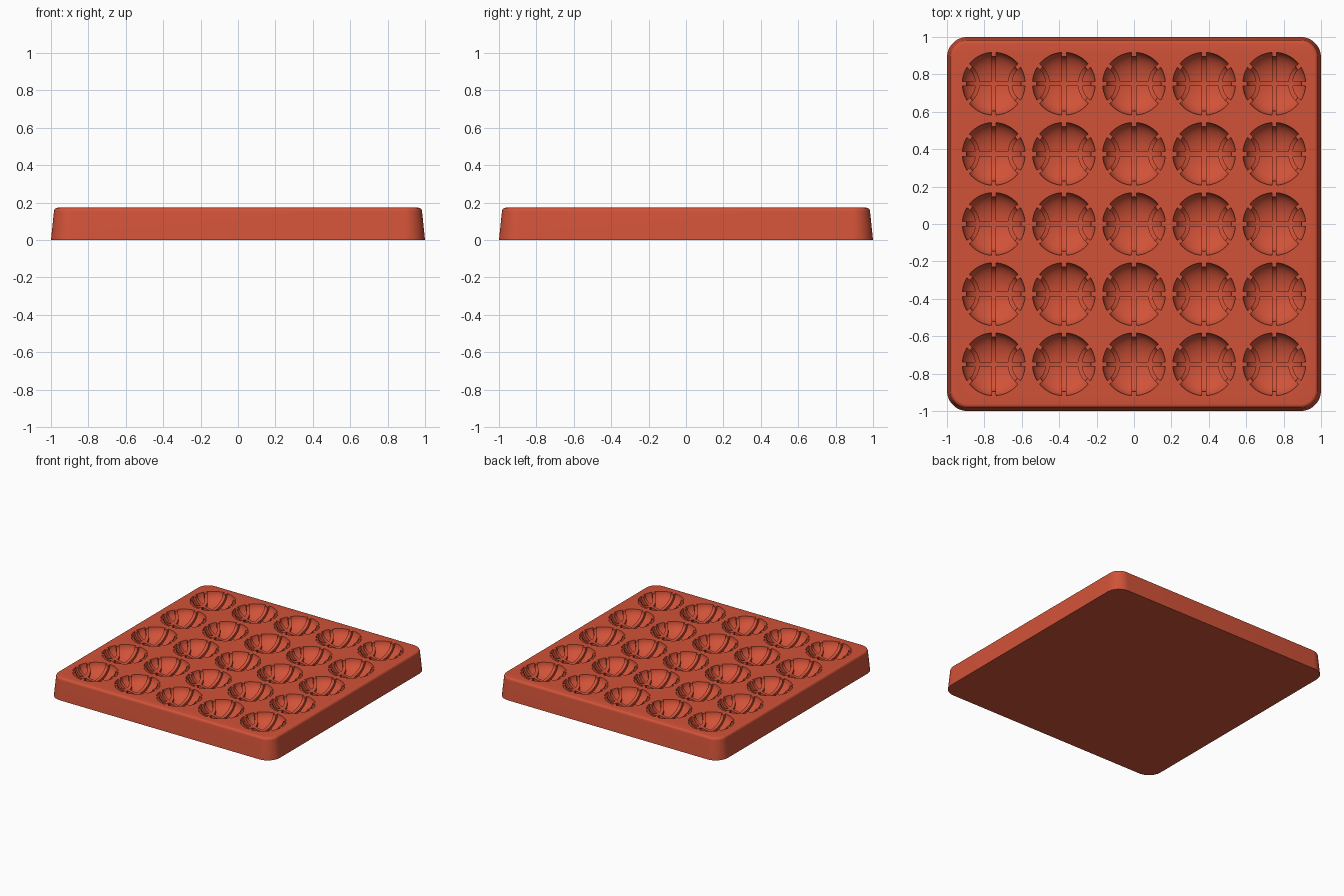
import bpy, bmesh, math

cube = bpy.data.objects.get("Cube")
if cube:
    bpy.data.objects.remove(cube, do_unlink=True)

HEIGHT, PITCH, RADIUS, DEPTH, SEAM = 0.173, 0.375, 0.168, 0.1, 0.026

red = bpy.data.materials.new("brick red")
red.use_nodes = True
colour = (0.64, 0.085, 0.04, 1)
red.diffuse_color = colour
red.node_tree.nodes["Principled BSDF"].inputs["Base Color"].default_value = colour


def add_object(name, bm, helper=True):
    bmesh.ops.recalc_face_normals(bm, faces=bm.faces)
    mesh = bpy.data.meshes.new(name)
    bm.to_mesh(mesh)
    bm.free()
    mesh.materials.append(red)
    ob = bpy.data.objects.new(name, mesh)
    bpy.context.collection.objects.link(ob)
    ob.hide_render = helper
    return ob


def boolean(ob, other, operation):
    mod = ob.modifiers.new(operation.lower(), 'BOOLEAN')
    mod.object, mod.operation, mod.solver = other, operation, 'EXACT'
    bpy.context.view_layer.objects.active = ob
    bpy.ops.object.modifier_apply(modifier=mod.name)
    bpy.data.objects.remove(other, do_unlink=True)


def bowl(name, radius, depth):
    """Squashed ball centred on the tray's top surface."""
    bm = bmesh.new()
    bmesh.ops.create_uvsphere(bm, u_segments=48, v_segments=24, radius=1)
    bmesh.ops.scale(bm, vec=(radius, radius, depth), verts=bm.verts)
    return add_object(name, bm)


def slab(name, sx, sy):
    bm = bmesh.new()
    bmesh.ops.create_cube(bm, size=1)
    bmesh.ops.scale(bm, vec=(sx, sy, 1), verts=bm.verts)
    return add_object(name, bm)


def tube(name, x, inner, outer):
    """Upright ring wall that gives one curved seam."""
    bm = bmesh.new()
    n = 64
    rings = [[bm.verts.new((x + r * math.cos(math.tau * i / n), r * math.sin(math.tau * i / n), z))
              for i in range(n)] for r, z in ((inner, -.5), (outer, -.5), (outer, .5), (inner, .5))]
    for a, b in zip(rings, rings[1:] + rings[:1]):
        for i in range(n):
            j = (i + 1) % n
            bm.faces.new((a[i], a[j], b[j], b[i]))
    return add_object(name, bm)


# Ball-shaped cutter with straight and curved seams
cutter = bowl("ball_cutter", RADIUS, DEPTH)
for seam in (slab("upright_seam", SEAM, 1), slab("cross_seam", 1, SEAM),
             tube("left_seam", 0.205, 0.107, 0.13), tube("right_seam", -0.205, 0.107, 0.13)):
    boolean(cutter, seam, 'DIFFERENCE')
boolean(cutter, bowl("ball_core", RADIUS - 0.022, DEPTH - 0.022), 'UNION')

# Tray body: tapered rounded square with a softened top edge
bm = bmesh.new()
sections = [(1.0, 0)]
top_half, soft = 0.984, 0.02
for k in range(6):
    a = math.pi / 2 * k / 5
    sections.append((top_half - soft * (1 - math.cos(a)), HEIGHT - soft * (1 - math.sin(a))))
loops = []
for half, z in sections:
    loop = []
    for i in range(4):
        for k in range(13):
            a = math.pi / 2 * (i + k / 12)
            r = 0.11 - (1 - half)
            cx = (half - r) * (1 if i in (0, 3) else -1)
            cy = (half - r) * (1 if i < 2 else -1)
            loop.append(bm.verts.new((cx + r * math.cos(a), cy + r * math.sin(a), z)))
    loops.append(loop)
for a, b in zip(loops, loops[1:]):
    for i in range(len(a)):
        j = (i + 1) % len(a)
        bm.faces.new((a[i], a[j], b[j], b[i]))
bm.faces.new(loops[0])
bm.faces.new(loops[-1])
tray = add_object("mould_tray", bm, helper=False)

# Five by five cavities
grid = bmesh.new()
for ix in range(-2, 3):
    for iy in range(-2, 3):
        start = len(grid.verts)
        grid.from_mesh(cutter.data)
        grid.verts.ensure_lookup_table()
        bmesh.ops.translate(grid, vec=(ix * PITCH, iy * PITCH, HEIGHT), verts=grid.verts[start:])
bpy.data.objects.remove(cutter, do_unlink=True)
boolean(tray, add_object("cavity_cutters", grid), 'DIFFERENCE')

bpy.ops.object.select_all(action='DESELECT')
tray.select_set(True)
bpy.context.view_layer.objects.active = tray
bpy.ops.object.shade_smooth_by_angle(angle=math.radians(30))
